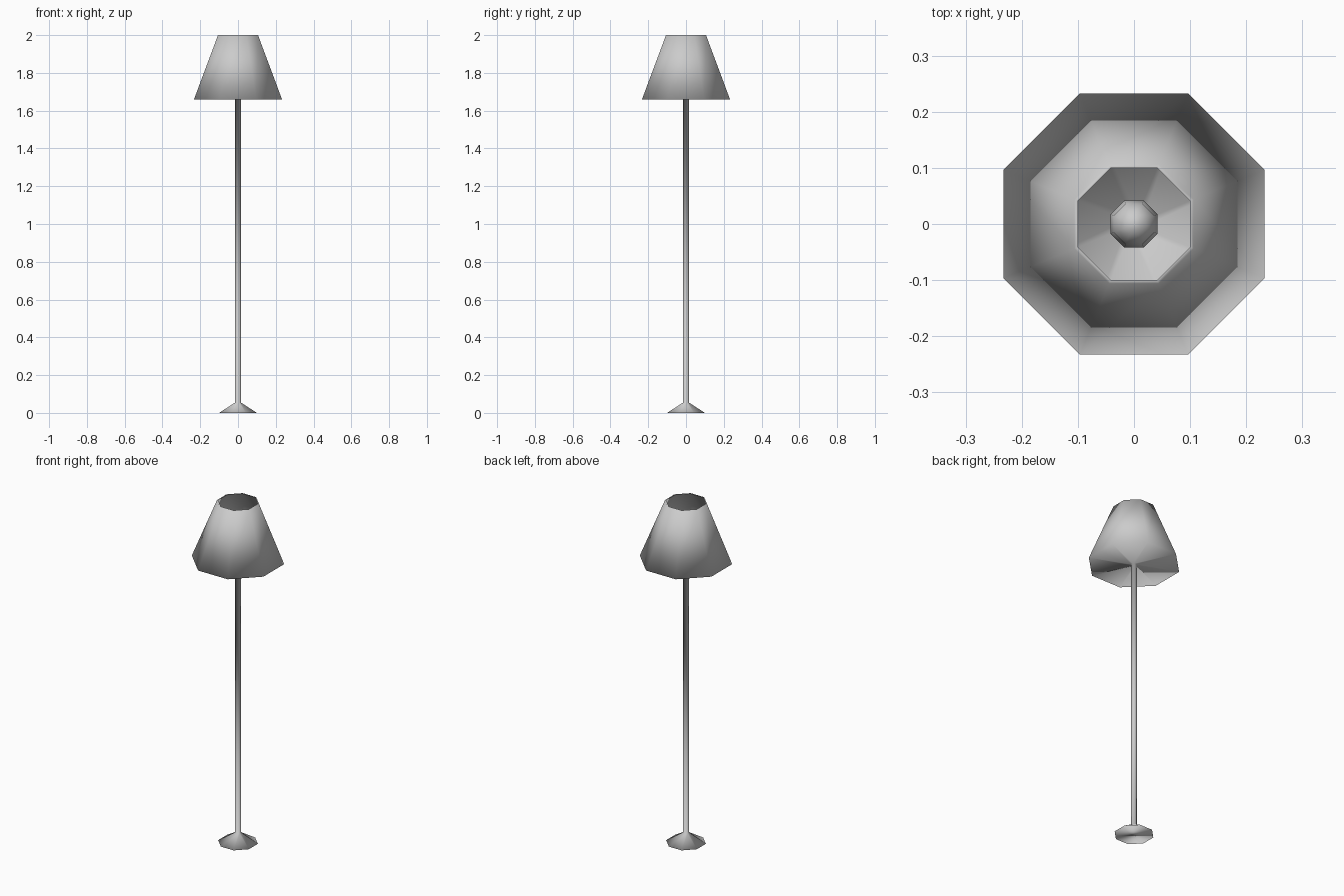
import bpy, bmesh, math

if "Cube" in bpy.data.objects:
    bpy.data.objects.remove(bpy.data.objects["Cube"])

SIDES = 8

def lathe(name, profile, cap_start=False, cap_end=False):
    """Smooth-shaded octagonal turning; profile = (flat half-width, z)."""
    bm = bmesh.new()
    rings = []
    for half, z in profile:
        r = half / math.cos(math.pi / SIDES)
        ring = []
        for i in range(SIDES):
            a = 2 * math.pi * (i + 0.5) / SIDES
            ring.append(bm.verts.new((r * math.cos(a), r * math.sin(a), z)))
        rings.append(ring)
    for lo, hi in zip(rings, rings[1:]):
        for i in range(SIDES):
            j = (i + 1) % SIDES
            bm.faces.new((lo[i], lo[j], hi[j], hi[i]))
    if cap_start:
        bm.faces.new(rings[0][::-1])
    if cap_end:
        bm.faces.new(rings[-1])
    for f in bm.faces:
        f.smooth = True
    mesh = bpy.data.meshes.new(name)
    bm.to_mesh(mesh)
    bm.free()
    obj = bpy.data.objects.new(name, mesh)
    bpy.context.collection.objects.link(obj)
    return obj

# Flared foot, slim pole, flat shade underside, tapered shade and thin top lip
lathe("lamp_stand_and_shade", [
    (0.10, 0.0),
    (0.015, 0.055),
    (0.015, 1.66),
    (0.233, 1.66),
    (0.106, 2.0),
    (0.10, 2.0),
], cap_start=True)

# Bulb inside the shade, seen through the top opening
lathe("bulb", [
    (0.016, 1.66),
    (0.036, 1.70),
    (0.042, 1.74),
    (0.036, 1.78),
    (0.016, 1.81),
], cap_end=True)
